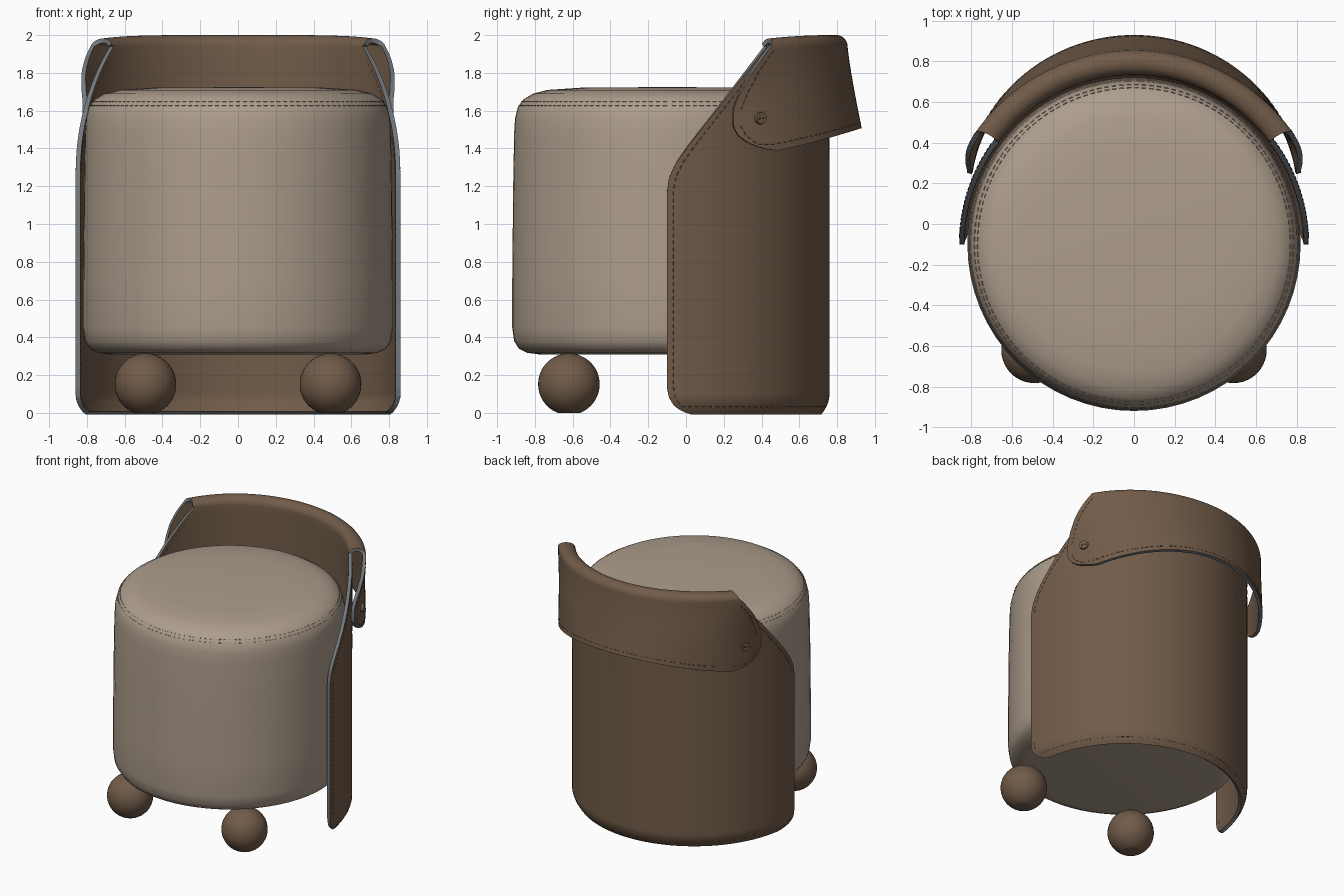
import bpy, bmesh
from math import sin, cos, acos, pi, radians
from mathutils import Vector, Matrix

if "Cube" in bpy.data.objects:
    bpy.data.objects.remove(bpy.data.objects["Cube"])

CY = -0.1        # y of the seat axis
THICK = 0.025    # leather thickness


def material(name, rgb):
    m = bpy.data.materials.new(name)
    m.use_nodes = True
    m.diffuse_color = (*rgb, 1)
    bsdf = m.node_tree.nodes["Principled BSDF"]
    bsdf.inputs["Base Color"].default_value = (*rgb, 1)
    bsdf.inputs["Roughness"].default_value = 0.7
    return m


FABRIC = material("beige fabric", (0.42, 0.34, 0.265))
LEATHER = material("brown leather", (0.165, 0.105, 0.066))
EDGE = material("grey leather edge", (0.17, 0.19, 0.21))
DARK = material("dark button hole", (0.03, 0.02, 0.015))


def finish(name, bm, mats, angle=40):
    me = bpy.data.meshes.new(name)
    bmesh.ops.recalc_face_normals(bm, faces=bm.faces)
    bm.to_mesh(me)
    bm.free()
    ob = bpy.data.objects.new(name, me)
    bpy.context.collection.objects.link(ob)
    for m in mats:
        me.materials.append(m)
    bpy.ops.object.select_all(action='DESELECT')
    ob.select_set(True)
    bpy.context.view_layer.objects.active = ob
    if name == "leather_back":
        mod = ob.modifiers.new("thickness", 'SOLIDIFY')
        mod.thickness, mod.offset = THICK, 0
        mod.material_offset_rim = 1
        bpy.ops.object.modifier_apply(modifier=mod.name)
    bpy.ops.object.shade_smooth_by_angle(angle=radians(angle))
    return ob


def interp(table, x):
    for (x0, y0), (x1, y1) in zip(table, table[1:]):
        if x <= x1:
            return y0 + (y1 - y0) * max(0, (x - x0) / (x1 - x0))
    return table[-1][1]


def smooth(x):
    x = min(1, max(0, x))
    return x * x * (3 - 2 * x)


# Cushion: a lathed profile of radius and height
profile = [(0, 0.31), (0.68, 0.31), (0.74, 0.318), (0.785, 0.34), (0.81, 0.38),
           (0.82, 0.45), (0.82, 0.7), (0.815, 1.2), (0.81, 1.48), (0.805, 1.56),
           (0.79, 1.62), (0.76, 1.66), (0.71, 1.69), (0.63, 1.71), (0.45, 1.722), (0, 1.725)]
bm = bmesh.new()
verts = [bm.verts.new((0, CY + r, z)) for r, z in profile]
edges = [bm.edges.new(p) for p in zip(verts, verts[1:])]
bmesh.ops.spin(bm, geom=verts + edges, cent=(0, CY, 0), axis=(0, 0, 1),
               angle=2 * pi, steps=64, use_merge=True)
bmesh.ops.remove_doubles(bm, verts=bm.verts, dist=0.0005)
finish("cushion", bm, [FABRIC], 60)

# Leather back: one sheet that wraps the rear half, folds over at the top and hangs as a flap.
# Stage 0-1 is the wall, 1-2 the fold, 2-3 the flap; the tables give the y of its front edge.
WALL_TOP, FOLD_R = 1.94, 0.048
WALL_EDGE = [(0, 0.03), (0.015, -0.02), (0.04, -0.062), (0.08, -0.09), (0.13, -0.1),
             (1.18, -0.1), (1.25, -0.088), (1.32, -0.055), (1.4, 0.0), (1.94, 0.42)]
FLAP_EDGE = [(0, 0.43), (0.07, 0.40), (0.25, 0.33), (0.43, 0.28), (0.6, 0.25),
             (0.76, 0.25), (0.85, 0.275), (0.92, 0.32), (0.97, 0.38), (1, 0.45)]


def section(t, a):
    """Radius and height of the sheet at stage t and angle a from the rear."""
    if t <= 1:
        z = t * WALL_TOP
        return 0.847 - 0.04 * max(0, 1 - z / 0.1) ** 2, z
    dip = 0.025 * min(1, abs(a)) ** 4
    if t <= 2:
        th = (t - 1) * pi
        return 0.895 - FOLD_R * cos(th), WALL_TOP + FOLD_R * sin(th) - dip * sin(th)
    f = t - 2
    flare = max(0, 1 - (a / 1.15) ** 2)
    low = max(1.385, 1.505 - 0.19 * sin(a) ** 2)
    blend = smooth(f / 0.65) * (1 - flare) + f ** 1.2 * flare
    r = 0.943 + (0.882 + 0.136 * flare - 0.943) * blend
    return r, WALL_TOP + (low - WALL_TOP) * f


def edge_angle(t):
    if t <= 1:
        y, r = interp(WALL_EDGE, t * WALL_TOP), 0.847
    elif t <= 2:
        y, r = 0.42 + 0.01 * (t - 1) + 0.015 * sin((t - 1) * pi), 0.87 + 0.05 * (t - 1)
    else:
        y, r = interp(FLAP_EDGE, t - 2), 0.92 - 0.035 * smooth((t - 2) / 0.5)
    return acos((y - CY) / r)


def sheet(t, a, out=0.0):
    r, z = section(t, a)
    return Vector(((r + out) * sin(a), CY + (r + out) * cos(a), z))


def steps(a, b, n):
    return [a + (b - a) * i / n for i in range(n + 1)]


stages = (steps(0, 0.07, 12) + steps(0.07, 0.6, 5)[1:] + steps(0.6, 0.74, 10)[1:]
          + steps(0.74, 1, 8)[1:] + steps(1, 2, 14)[1:] + steps(2, 2.75, 14)[1:]
          + steps(2.75, 3, 12)[1:])
bm = bmesh.new()
rows = [[bm.verts.new(sheet(t, u * edge_angle(t))) for u in steps(-1, 1, 64)] for t in stages]
for r0, r1 in zip(rows, rows[1:]):
    for i in range(64):
        bm.faces.new((r0[i], r0[i + 1], r1[i + 1], r1[i]))
finish("leather_back", bm, [LEATHER, EDGE], 50)


# Stitching: short thread dashes that follow a path
def stitches(name, path, mat, pitch=0.034):
    cu = bpy.data.curves.new(name, 'CURVE')
    cu.dimensions, cu.bevel_depth, cu.bevel_resolution = '3D', 0.0025, 0
    cu.materials.append(mat)
    gone = 0.0
    for p, q in zip(path, path[1:]):
        gone += (q - p).length
        if gone >= pitch:
            gone = 0.0
            sp = cu.splines.new('POLY')
            sp.points.add(1)
            d = (q - p).normalized() * pitch * 0.32
            sp.points[0].co = (*(q - d), 1)
            sp.points[1].co = (*(q + d), 1)
    bpy.context.collection.objects.link(bpy.data.objects.new(name, cu))


def hem(t_edge, t_end, out):
    """Path just inside the border: down one side, along the hem, up the other."""
    def inner(t):
        return edge_angle(t) - 0.035 / 0.86
    side = steps(t_end, t_edge, 400)
    a = inner(t_edge)
    return ([sheet(t, -inner(t), out) for t in side]
            + [sheet(t_edge, b, out) for b in steps(-a, a, 600)]
            + [sheet(t, inner(t), out) for t in reversed(side)])


half = THICK / 2
stitches("wall_stitching_outer", hem(0.018, 0.97, half), LEATHER)
stitches("wall_stitching_inner", hem(0.018, 0.97, -half), LEATHER)
stitches("flap_stitching", hem(2.93, 2.05, half), LEATHER)
for label, r, z in (("lower", 0.786, 1.628), ("upper", 0.771, 1.648)):
    ring = [Vector((r * cos(a), CY + r * sin(a), z)) for a in steps(0, 2 * pi, 1200)]
    stitches("cushion_stitching_" + label, ring, FABRIC)

# Ball feet with a flat underside, and buttons on the flap, on both sides
for side, label in ((1, "left"), (-1, "right")):
    bm = bmesh.new()
    bmesh.ops.create_uvsphere(bm, u_segments=40, v_segments=24, radius=0.163,
                              matrix=Matrix.Translation((side * 0.49, -0.62, 0.152)))
    cut = bmesh.ops.bisect_plane(bm, geom=bm.verts[:] + bm.edges[:] + bm.faces[:],
                                 plane_co=(0, 0, 0), plane_no=(0, 0, -1), clear_outer=True)
    bmesh.ops.holes_fill(bm, edges=[e for e in cut["geom_cut"]
                                    if isinstance(e, bmesh.types.BMEdge)])
    finish("ball_foot_" + label, bm, [LEATHER], 30)

    a = side * 1.01
    spot = sheet(2.685, a, half)
    turn = Vector((sin(a), cos(a), 0)).to_track_quat('Z', 'Y').to_matrix().to_4x4()
    place = Matrix.Translation(spot) @ turn
    bm = bmesh.new()
    for radius, depth, x in ((0.034, 0.03, 0), (0.006, 0.004, -0.011), (0.006, 0.004, 0.011)):
        lift = 0 if x == 0 else 0.015
        made = bmesh.ops.create_cone(bm, cap_ends=True, segments=24, radius1=radius,
                                     radius2=radius * 0.92, depth=depth,
                                     matrix=place @ Matrix.Translation((x, 0, lift)))
        for f in {f for v in made["verts"] for f in v.link_faces}:
            f.material_index = 0 if x == 0 else 1
    finish("button_" + label, bm, [LEATHER, DARK], 30)
